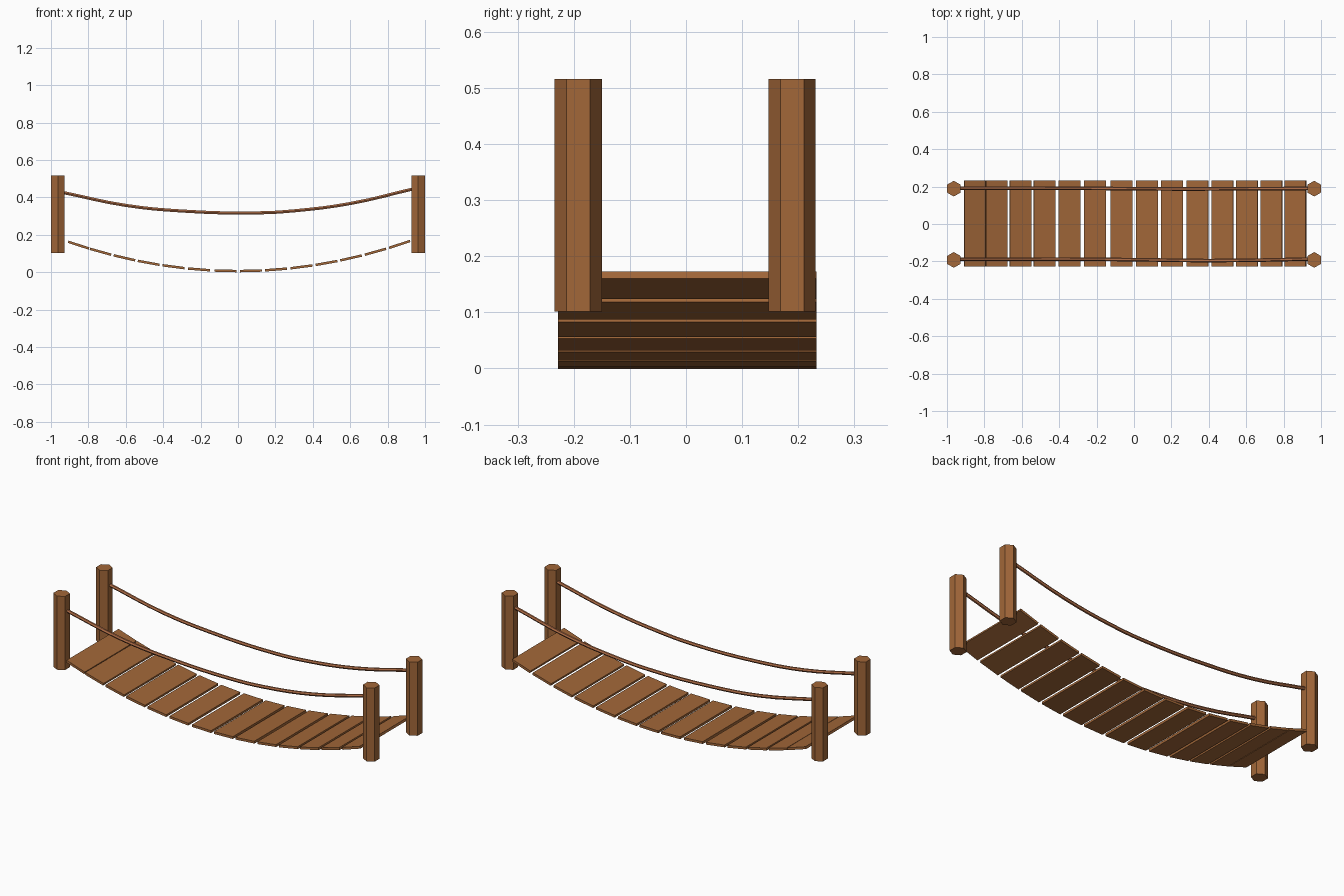
import bpy
from math import atan, radians

if "Cube" in bpy.data.objects:
    bpy.data.objects.remove(bpy.data.objects["Cube"])


def material(name, rgb):
    m = bpy.data.materials.new(name)
    m.diffuse_color = (*rgb, 1)
    m.use_nodes = True
    m.node_tree.nodes["Principled BSDF"].inputs["Base Color"].default_value = m.diffuse_color
    return m


WOOD = material("wood", (0.36, 0.135, 0.04))
ROPE = material("rope", (0.45, 0.16, 0.065))


# Hexagonal end posts, corners pointing along y
for side, x in (("left", -0.9635), ("right", 0.9635)):
    for face, y in (("front", -0.192), ("back", 0.189)):
        bpy.ops.mesh.primitive_cylinder_add(
            vertices=6, radius=0.042, depth=0.414, location=(x, y, 0.309))
        post = bpy.context.object
        post.name = f"{side}_{face}_post"
        post.data.materials.append(WOOD)

# Deck planks following the sagging parabola
SAG, THICK, WIDTH = 0.19, 0.013, 0.118
centres = [-0.852, -0.735, -0.607, -0.478, -0.345, -0.208, -0.067,
           0.069, 0.203, 0.339, 0.473, 0.604, 0.735, 0.864]
for i, x in enumerate(centres):
    bpy.ops.mesh.primitive_cube_add(
        size=1, location=(x, 0.002, SAG * x * x + THICK / 2),
        rotation=(0, -atan(2 * SAG * x), 0))
    plank = bpy.context.object
    plank.name = f"plank_{i + 1}"
    plank.scale = (WIDTH, 0.461, THICK)
    plank.data.materials.append(WOOD)


# Sagging hand ropes strung between the posts
def hand_rope(name, ys):
    profile = [(-0.94, 0.427), (-0.6, 0.357), (-0.3, 0.327), (0.1, 0.317),
               (0.3, 0.328), (0.6, 0.367), (0.94, 0.446)]
    cu = bpy.data.curves.new(name, "CURVE")
    cu.dimensions = "3D"
    cu.bevel_depth = 0.0095
    cu.bevel_resolution = 1
    cu.resolution_u = 4
    cu.use_fill_caps = True
    sp = cu.splines.new("BEZIER")
    sp.bezier_points.add(len(profile) - 1)
    for p, (x, z), y in zip(sp.bezier_points, profile, ys):
        p.co = (x, y, z)
        p.handle_left_type = p.handle_right_type = "AUTO"
    ob = bpy.data.objects.new(name, cu)
    bpy.context.collection.objects.link(ob)
    cu.materials.append(ROPE)
    bpy.ops.object.select_all(action="DESELECT")
    ob.select_set(True)
    bpy.context.view_layer.objects.active = ob
    bpy.ops.object.convert(target="MESH")
    bpy.ops.object.shade_smooth_by_angle(angle=radians(30))


hand_rope("front_rope", [-0.188, -0.188, -0.188, -0.192, -0.195, -0.194, -0.187])
hand_rope("back_rope", [0.192, 0.192, 0.191, 0.188, 0.187, 0.189, 0.19])
